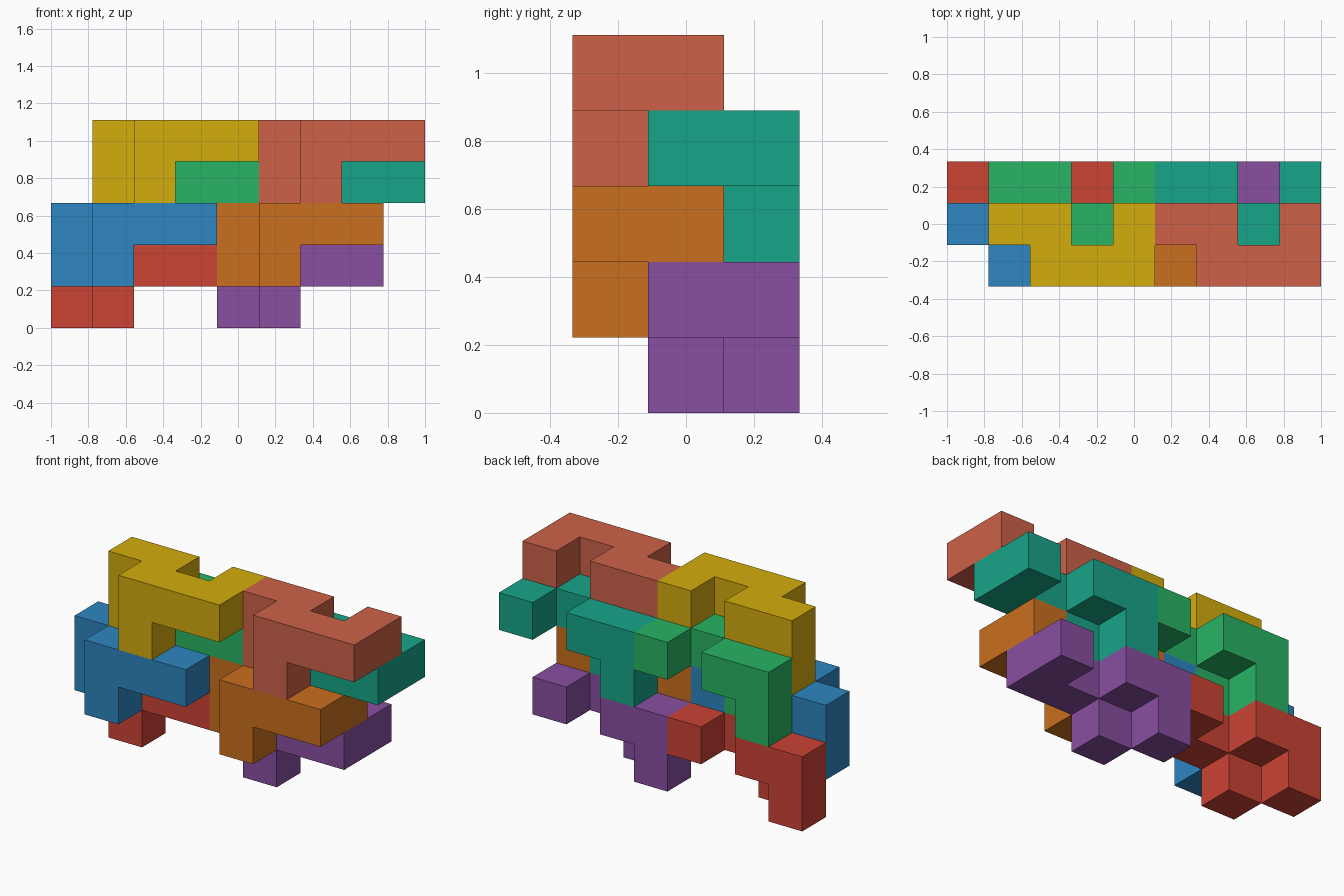
import bpy, bmesh
from mathutils import Vector

if "Cube" in bpy.data.objects:
    bpy.data.objects.remove(bpy.data.objects["Cube"])

U = 2 / 9                                   # edge of one unit cube
ORIGIN = Vector((-1, -1.5 * U, 0))          # front left bottom corner of the stack

# One interlocking piece: six cubes in a bent strip, two cubes hanging as feet
CELLS = {(0, 0, 1), (1, 0, 1), (1, -1, 1), (2, -1, 1), (3, -1, 1), (3, 0, 1),
         (0, 0, 0), (1, -1, 0)}


def piece_mesh(name):
    """Outer skin of the unit cubes, with flat areas merged."""
    bm = bmesh.new()
    for cell in CELLS:
        for axis in range(3):
            for side in (0, 1):
                nxt = list(cell)
                nxt[axis] += 2 * side - 1
                if tuple(nxt) in CELLS:
                    continue
                a, b = (axis + 1) % 3, (axis + 2) % 3
                loop = [(0, 0), (1, 0), (1, 1), (0, 1)]
                if side == 0:
                    loop.reverse()
                verts = []
                for p, q in loop:
                    co = list(cell)
                    co[axis] += side
                    co[a] += p
                    co[b] += q
                    verts.append(bm.verts.new(Vector(co) * U))
                bm.faces.new(verts)
    bmesh.ops.remove_doubles(bm, verts=bm.verts, dist=1e-4)
    bmesh.ops.dissolve_limit(bm, angle_limit=0.01, verts=bm.verts, edges=bm.edges)
    mesh = bpy.data.meshes.new(name)
    bm.to_mesh(mesh)
    bm.free()
    return mesh


def material(name, rgb):
    def linear(c):
        c /= 255
        return c / 12.92 if c <= 0.04045 else ((c + 0.055) / 1.055) ** 2.4
    mat = bpy.data.materials.new(name)
    mat.diffuse_color = (*[linear(c) for c in rgb], 1)
    mat.use_nodes = True
    mat.node_tree.nodes["Principled BSDF"].inputs["Base Color"].default_value = mat.diffuse_color
    return mat


# Four layers, each holding two pieces four cubes apart
LAYERS = [
    ((0, 2, 0), ("red", (203, 67, 53)), ("purple", (136, 78, 160))),
    ((0, 1, 1), ("blue", (46, 134, 193)), ("orange", (202, 111, 30))),
    ((1, 2, 2), ("green", (40, 180, 99)), ("teal", (23, 165, 137))),
    ((1, 1, 3), ("yellow", (212, 172, 13)), ("coral", (205, 97, 72))),
]
for base, *pair in LAYERS:
    for n, (color, rgb) in enumerate(pair):
        mesh = piece_mesh(color + "_piece")
        mesh.materials.append(material(color, rgb))
        obj = bpy.data.objects.new(color + "_piece", mesh)
        obj.location = ORIGIN + (Vector(base) + Vector((4 * n, 0, 0))) * U
        bpy.context.collection.objects.link(obj)
